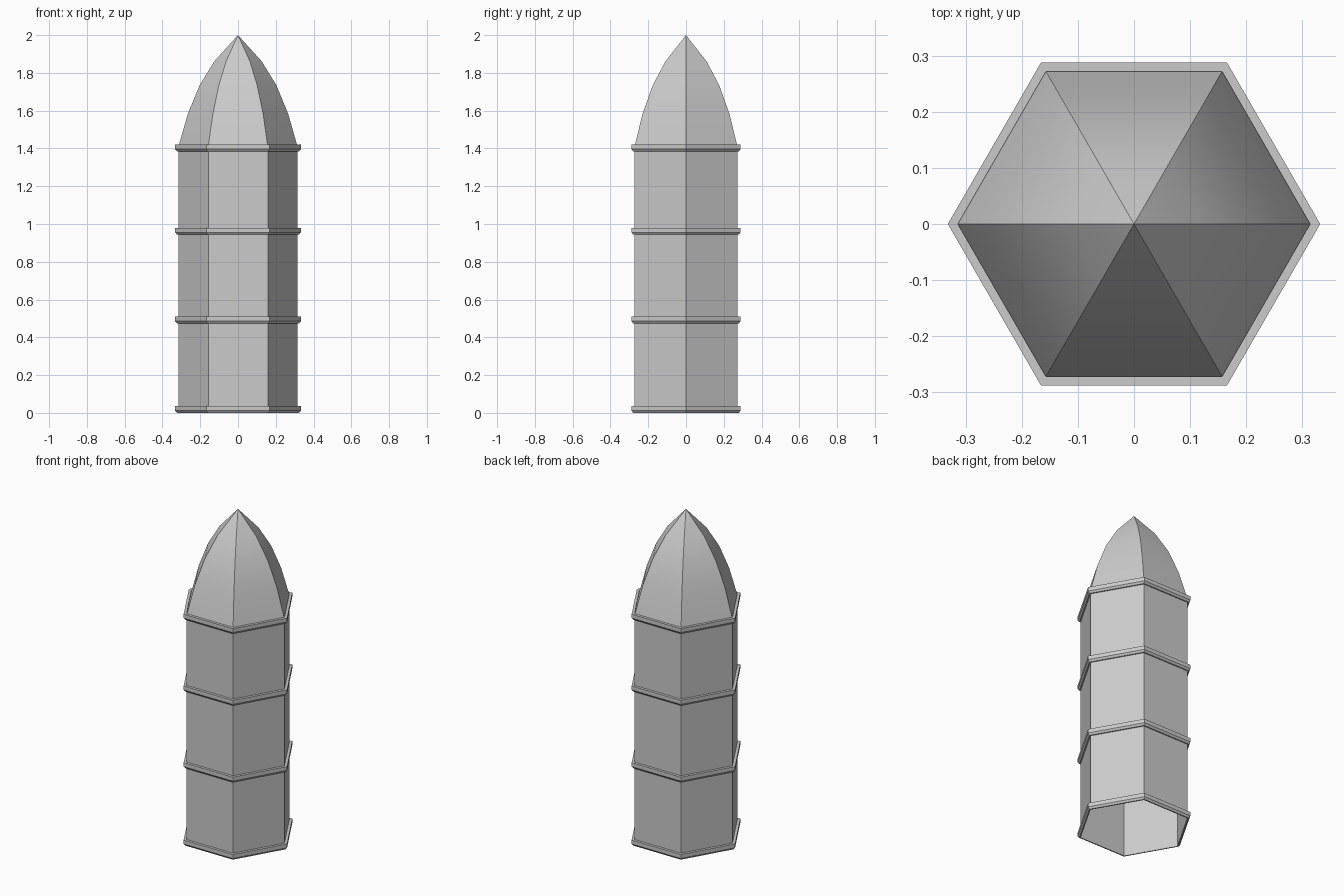
import bpy, math

cube = bpy.data.objects.get("Cube")
if cube:
    bpy.data.objects.remove(cube, do_unlink=True)

SIDES = 6
BODY_R = 0.315
RING_R = 0.333

stone = bpy.data.materials.new("pale grey")
stone.use_nodes = True
colour = (0.6, 0.6, 0.6, 1)
stone.diffuse_color = colour
stone.node_tree.nodes["Principled BSDF"].inputs["Base Color"].default_value = colour


def hex_loft(name, profile, closed=False, smooth=False):
    """Sweep a (radius, height) profile round a hexagon; radius 0 is a tip."""
    verts, loops = [], []
    for r, z in profile:
        start = len(verts)
        if r == 0:
            verts.append((0, 0, z))
            loops.append([start] * SIDES)
            continue
        for i in range(SIDES):
            a = math.tau * i / SIDES
            verts.append((r * math.cos(a), r * math.sin(a), z))
        loops.append(list(range(start, start + SIDES)))
    pairs = list(zip(loops, loops[1:]))
    if closed:
        pairs.append((loops[-1], loops[0]))
    faces = []
    for low, high in pairs:
        for i in range(SIDES):
            j = (i + 1) % SIDES
            quad = [low[i], low[j], high[j], high[i]]
            faces.append(list(dict.fromkeys(quad)))
    mesh = bpy.data.meshes.new(name)
    mesh.from_pydata(verts, [], faces)
    mesh.materials.append(stone)
    obj = bpy.data.objects.new(name, mesh)
    bpy.context.collection.objects.link(obj)
    if smooth:
        bpy.ops.object.select_all(action="DESELECT")
        obj.select_set(True)
        bpy.context.view_layer.objects.active = obj
        bpy.ops.object.shade_smooth_by_angle(angle=math.radians(30))
    return obj


# Hollow shaft, open underneath
hex_loft("tower_shaft", [(BODY_R, 0), (BODY_R, 1.41)])

# Curved pointed roof with crisp ribs
hex_loft("domed_roof", [(BODY_R, 1.41), (0.265, 1.585), (0.203, 1.735),
                        (0.125, 1.862), (0, 2)], smooth=True)

# Trim bands with a chamfered lower edge
for name, top in (("base_band", 0.036), ("lower_band", 0.51),
                  ("upper_band", 0.98), ("roof_band", 1.42)):
    hex_loft(name, [(BODY_R, top - 0.036), (0.323, top - 0.036),
                    (RING_R, top - 0.024), (RING_R, top), (BODY_R, top)], closed=True)
